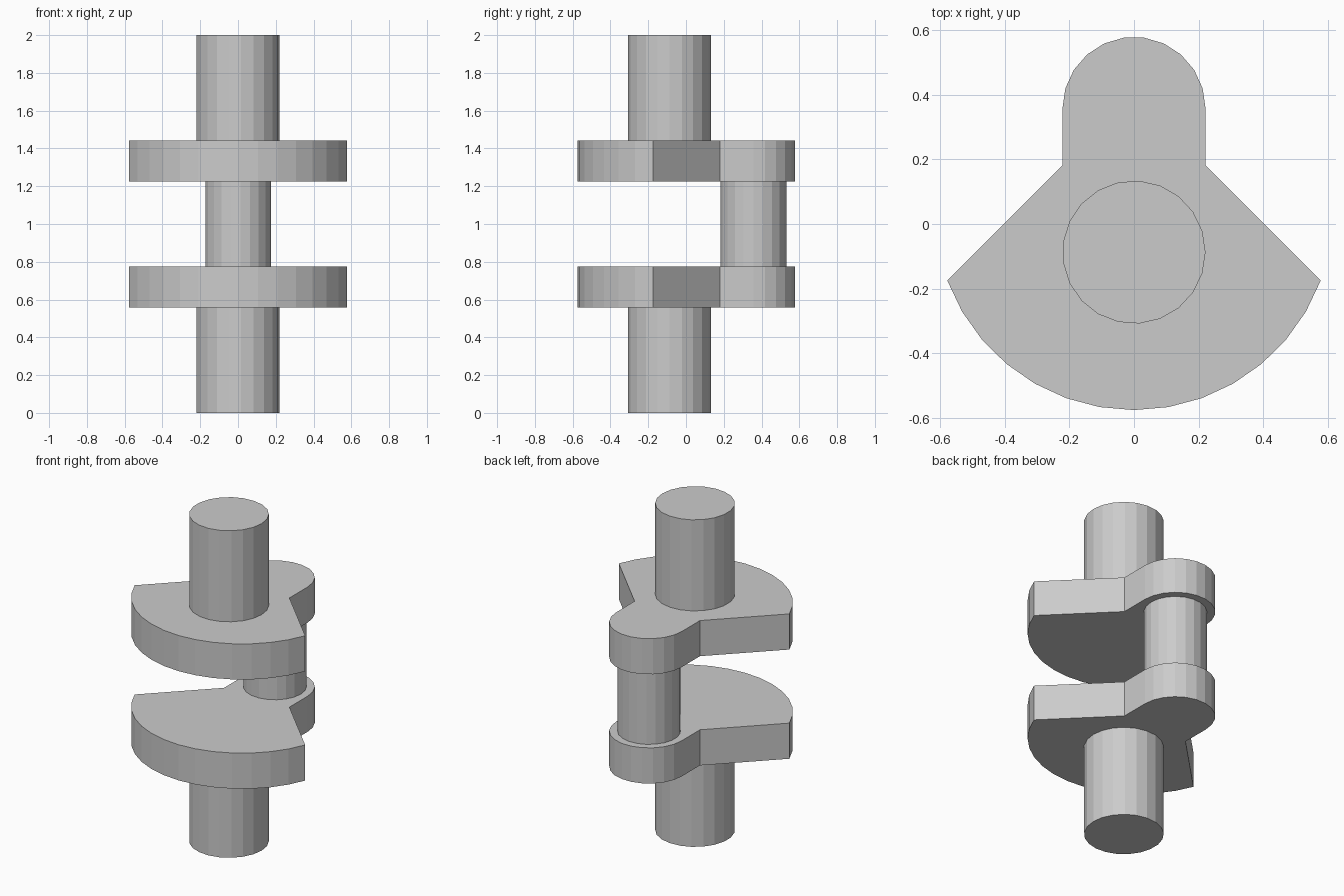
import bpy, bmesh
from math import sin, cos, pi, radians

cube = bpy.data.objects.get("Cube")
if cube:
    bpy.data.objects.remove(cube)

SHAFT_Y, PIN_Y = -0.087, 0.357
WEB_LOW, WEB_HIGH = 0.557, 0.775      # lower web; the upper one mirrors it about z = 1
SIDES = 21

steel = bpy.data.materials.new("grey_steel")
steel.use_nodes = True
GREY = (0.6, 0.6, 0.6, 1)
steel.diffuse_color = GREY
steel.node_tree.nodes["Principled BSDF"].inputs["Base Color"].default_value = GREY


def arc(cy, radius, start, end, steps):
    """Points on an arc centred on x = 0, angles in degrees."""
    angles = [radians(start + (end - start) * i / steps) for i in range(steps + 1)]
    return [(radius * cos(a), cy + radius * sin(a)) for a in angles]


def prism(name, outline, z0, z1):
    """Extrude a closed outline from z0 up to z1."""
    bm = bmesh.new()
    base = bm.faces.new([bm.verts.new((x, y, z0)) for x, y in outline])
    top = bmesh.ops.extrude_face_region(bm, geom=[base], use_keep_orig=True)["geom"]
    verts = [g for g in top if isinstance(g, bmesh.types.BMVert)]
    bmesh.ops.translate(bm, verts=verts, vec=(0, 0, z1 - z0))
    bmesh.ops.recalc_face_normals(bm, faces=bm.faces)
    mesh = bpy.data.meshes.new(name)
    bm.to_mesh(mesh)
    bm.free()
    mesh.materials.append(steel)
    obj = bpy.data.objects.new(name, mesh)
    bpy.context.collection.objects.link(obj)
    return obj


def circle(cy, radius):
    return arc(cy, radius, 0, 360, SIDES)[:-1]


# Main shaft ends
shaft = circle(SHAFT_Y, 0.221)
prism("lower_shaft", shaft, 0, WEB_LOW)
prism("upper_shaft", shaft, 2 - WEB_LOW, 2)

# Crank webs: round pin end, straight neck, flared fan counterweight
fan = arc(0.041, 0.616, 200.5, 339.5, 14)
web = arc(PIN_Y, 0.221, 0, 180, 11) + [(-0.221, 0.181)] + fan + [(0.221, 0.181)]
prism("lower_web", web, WEB_LOW, WEB_HIGH)
prism("upper_web", web, 2 - WEB_HIGH, 2 - WEB_LOW)

# Offset crank pin between the webs
prism("crank_pin", circle(PIN_Y, 0.175), WEB_HIGH, 2 - WEB_HIGH)
